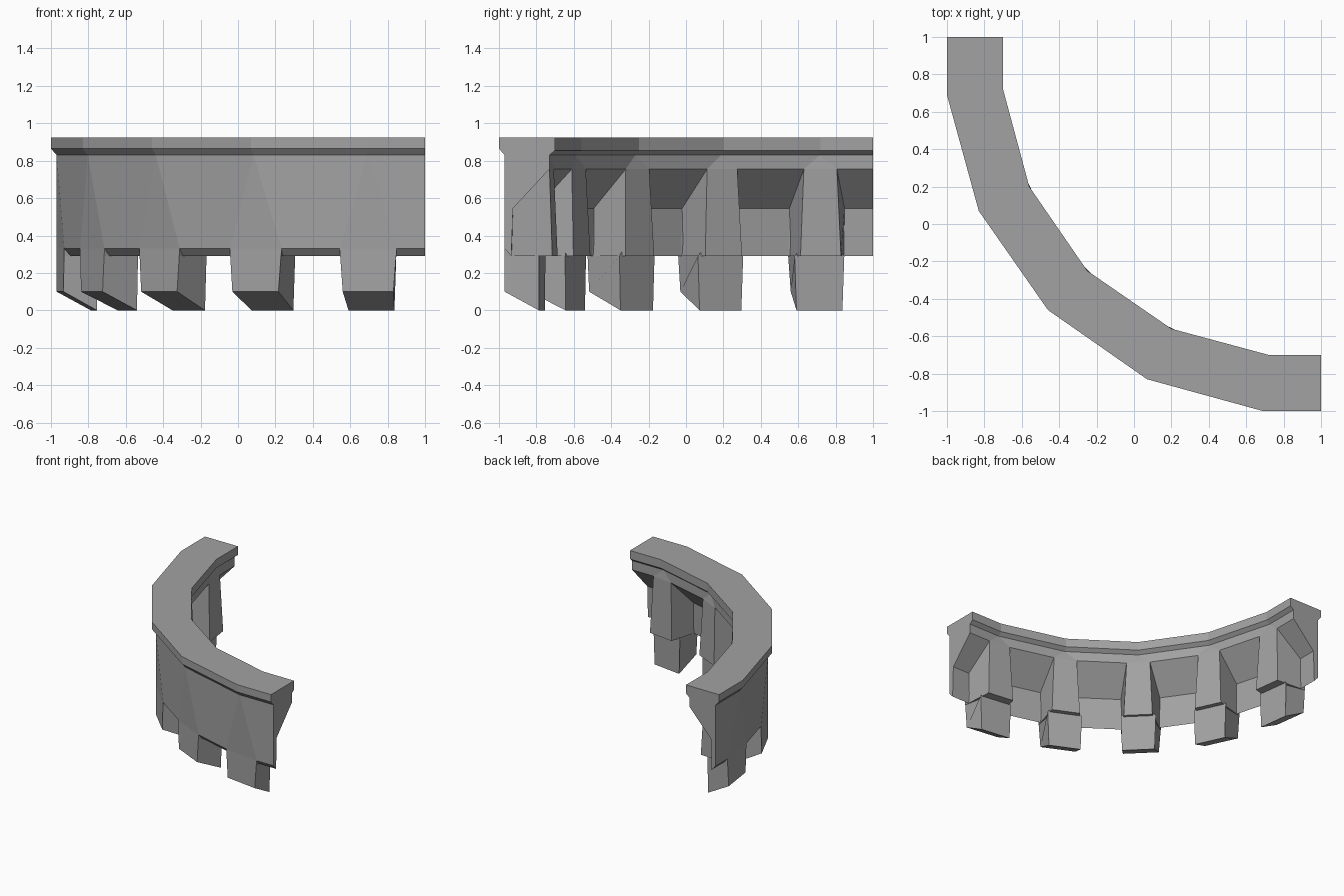
import bpy
import bmesh
from mathutils import Vector

cube = bpy.data.objects.get("Cube")
if cube:
    bpy.data.objects.remove(cube, do_unlink=True)

# One plain stone colour
stone = bpy.data.materials.new("grey stone")
stone.use_nodes = True
GREY = (0.36, 0.36, 0.36, 1)
stone.diffuse_color = GREY
stone.node_tree.nodes["Principled BSDF"].inputs["Base Color"].default_value = GREY


def mirrored(half):
    """Complete a quarter-ring path by reflecting it across the diagonal."""
    return [Vector(p) for p in half] + [Vector((y, x)) for x, y in half[-2::-1]]


# Plan outlines of the quarter ring, first half up to the diagonal
outer = mirrored([(-1, 1), (-1, 0.69), (-0.83, 0.07), (-0.46, -0.46)])
inner = mirrored([(-0.7, 1), (-0.7, 0.72), (-0.56, 0.2), (-0.25, -0.25)])
LAST = len(outer) - 1


def place(k, side, depth, z, shift):
    """Point near path corner k, moved by shift toward the neighbour on one side."""
    here = outer[k].lerp(inner[k], depth)
    if 0 < k < LAST and shift:
        there = outer[k + side].lerp(inner[k + side], depth)
        here = here + (there - here).normalized() * shift
    return Vector((here.x, here.y, z))


def section(k, side, profile):
    return [place(k, side, *p) for p in profile]


def loft(name, sections):
    """Closed solid through a run of matching sections."""
    bm = bmesh.new()
    rings = [[bm.verts.new(p) for p in s] for s in sections]
    n = len(rings[0])
    for a, b in zip(rings, rings[1:]):
        for i in range(n):
            j = (i + 1) % n
            bm.faces.new((a[i], a[j], b[j], b[i]))
    bm.faces.new(rings[0])
    bm.faces.new(rings[-1])
    bmesh.ops.remove_doubles(bm, verts=bm.verts, dist=0.0005)
    bmesh.ops.recalc_face_normals(bm, faces=bm.faces)
    mesh = bpy.data.meshes.new(name)
    bm.to_mesh(mesh)
    bm.free()
    mesh.materials.append(stone)
    obj = bpy.data.objects.new(name, mesh)
    bpy.context.collection.objects.link(obj)
    return obj


# Parapet wall with cornice: (depth across ring, height, corner cut)
wall = [(0, 0.925, 0), (0, 0.865, 0), (0.1, 0.83, 0), (0.1, 0.33, 0.155),
        (0.22, 0.29, 0.155), (0.25, 0.545, 0.15), (0.9, 0.755, 0.09),
        (0.9, 0.83, 0), (1, 0.855, 0), (1, 0.925, 0)]
run = [section(0, 1, wall)]
for k in range(1, LAST):
    run += [section(k, -1, wall), section(k, 1, wall)]
run.append(section(LAST, -1, wall))
loft("parapet_wall", run)

# Corbels: a bracket under the cornice and a sloped foot below it
bracket = [(0.1, 0.33, 0.155), (0.25, 0.545, 0.15), (0.9, 0.755, 0.09),
           (0.95, 0.29, 0.11), (0.1, 0.29, 0.153)]
for k, back in enumerate((0.71, 0.81, 0.86, 0.81, 0.71), start=1):
    foot = [(0.1, 0.33, 0.155), (0.1, 0.1, 0.138), (back, 0, 0.125),
            (back, 0.29, 0.135), (back, 0.33, 0.1)]
    for name, shape in (("corbel_bracket", bracket), ("corbel_foot", foot)):
        loft(f"{name}_{k}", [section(k, -1, shape), section(k, 1, shape)])
